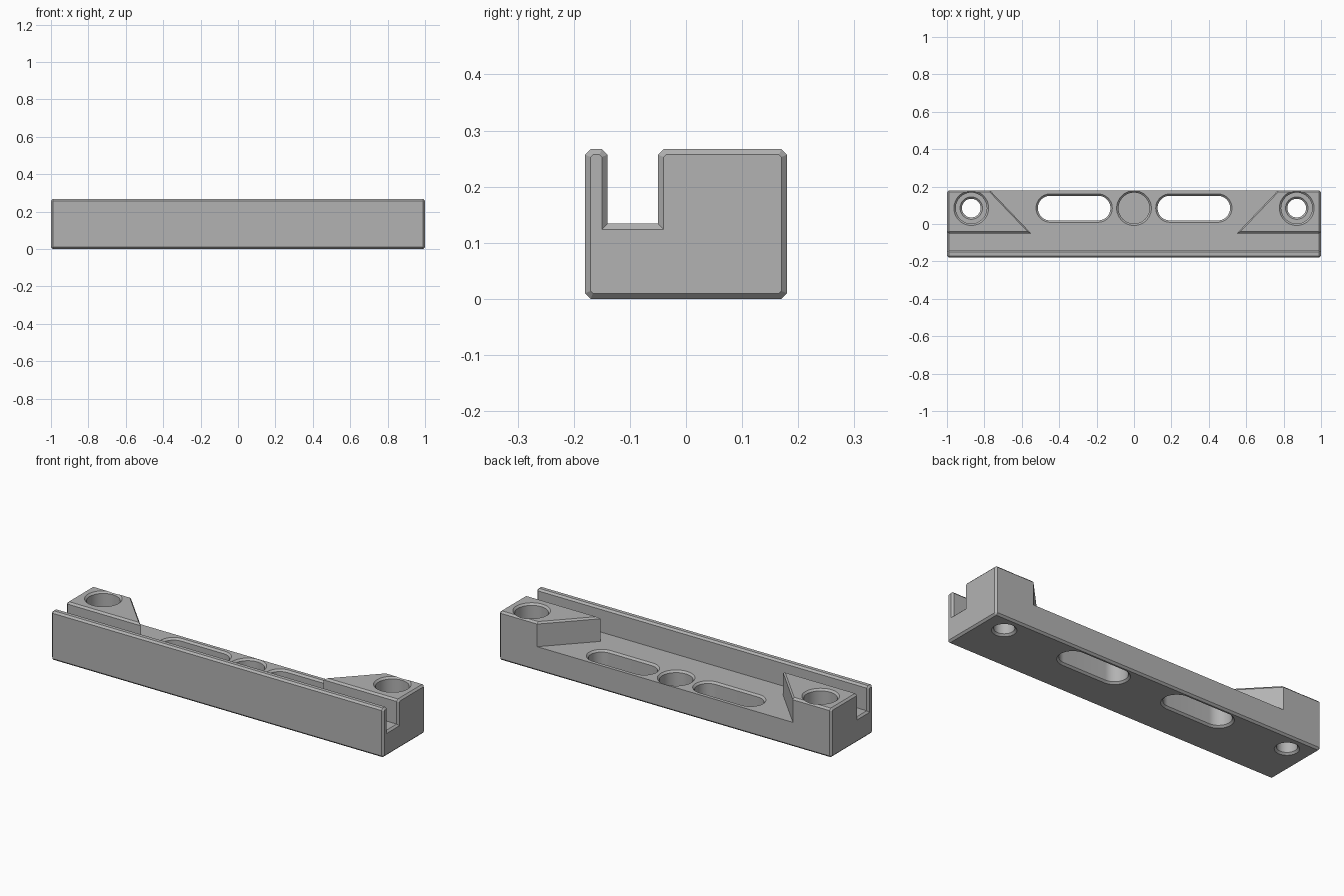
import bpy
import bmesh
import math
from mathutils import Vector

cube = bpy.data.objects.get("Cube")
if cube:
    bpy.data.objects.remove(cube)

C = 0.01                      # chamfer width
H, FLOOR, DEPTH = 0.267, 0.134, 0.18
HOLE_Y = 0.085

grey = bpy.data.materials.new("plain grey")
grey.use_nodes = True
colour = (0.45, 0.45, 0.45, 1)
grey.diffuse_color = colour
grey.node_tree.nodes["Principled BSDF"].inputs["Base Color"].default_value = colour


def loft(name, rings):
    """Closed solid through rings of equal point count."""
    bm = bmesh.new()
    loops = [[bm.verts.new(p) for p in ring] for ring in rings]
    n = len(loops[0])
    for a, b in zip(loops, loops[1:]):
        for i in range(n):
            j = (i + 1) % n
            bm.faces.new((a[i], a[j], b[j], b[i]))
    bm.faces.new(loops[0])
    bm.faces.new(loops[-1])
    bmesh.ops.recalc_face_normals(bm, faces=bm.faces)
    mesh = bpy.data.meshes.new(name)
    bm.to_mesh(mesh)
    bm.free()
    mesh.materials.append(grey)
    obj = bpy.data.objects.new(name, mesh)
    bpy.context.collection.objects.link(obj)
    return obj


def inset(points, d):
    """Move every side of a counter-clockwise outline inward by d."""
    out = []
    for i, p in enumerate(points):
        p = Vector(p)
        u = (p - Vector(points[i - 1])).normalized()
        v = (Vector(points[(i + 1) % len(points)]) - p).normalized()
        nu, nv = Vector((-u.y, u.x)), Vector((-v.y, v.x))
        out.append(p + (nu + nv) * d / (1 + nu.dot(nv)))
    return out


def chamfered(points, sharp):
    """Cut outline corners, except those listed as sharp."""
    out = []
    for i, p in enumerate(points):
        p = Vector(p)
        if i in sharp:
            out.append(p)
            continue
        for q in (points[i - 1], points[(i + 1) % len(points)]):
            out.append(p + (Vector(q) - p).normalized() * C)
    return out


def cut(body, cutter):
    cutter.hide_render = True
    mod = body.modifiers.new(cutter.name, 'BOOLEAN')
    mod.operation = 'DIFFERENCE'
    mod.solver = 'EXACT'
    mod.object = cutter
    bpy.context.view_layer.objects.active = body
    bpy.ops.object.modifier_apply(modifier=mod.name)
    bpy.data.objects.remove(cutter)


# Rail body: grooved cross-section with chamfered ends
section = [(-DEPTH, 0), (DEPTH, 0), (DEPTH, H), (-0.05, H),
           (-0.05, FLOOR), (-0.14, FLOOR), (-0.14, H), (-DEPTH, H)]
full = chamfered(section, (4, 5))
small = inset(full, C)
body = loft("rail_body", [[(x, y, z) for y, z in outline] for x, outline in
                          ((-1, small), (C - 1, full), (1 - C, full), (1, small))])

# Middle recess between the two end blocks, flared at its top edge
slope = (0.77 - 0.55) / (DEPTH + 0.05)


def recess_ring(z, grow):
    front, back = -0.1, 0.25
    xf = 0.55 + slope * (front + 0.05) + grow
    xb = 0.55 + slope * (back + 0.05) + grow
    return [(-xf, front, z), (xf, front, z), (xb, back, z), (-xb, back, z)]


cut(body, loft("recess_cutter", [recess_ring(FLOOR, 0), recess_ring(H - C, 0),
                                 recess_ring(H + C, 2 * C)]))


# Round and long holes, with flared mouths
def hole_ring(x, half, r, z, steps=24):
    pts = []
    for side in (1, -1):
        for i in range(steps + 1):
            a = math.pi * i / steps - math.pi / 2
            pts.append((x + side * (half + r * math.cos(a)),
                        HOLE_Y + side * r * math.sin(a), z))
    return pts if half else pts[:steps] + pts[steps + 1:-1]


def hole(name, x, half, levels):
    cut(body, loft(name, [hole_ring(x, half, r, z) for r, z in levels]))


for s in (-1, 1):
    r = 0.066
    hole("long_slot", s * 0.32, 0.128,
         [(r + 2 * C, -C), (r, C), (r, FLOOR - C), (r + 2 * C, FLOOR + C)])
    r, b = 0.05, 0.083
    hole("screw_hole", s * 0.87, 0,
         [(r + 2 * C, -C), (r, C), (r, 0.12), (r + C, 0.13), (b, 0.13),
          (b, H - C), (b + 2 * C, H + C)])
hole("centre_socket", 0, 0,
     [(0.083, 0.034), (0.083, FLOOR - C), (0.083 + 2 * C, FLOOR + C)])

# Smooth hole walls, crisp chamfers
body.select_set(True)
bpy.context.view_layer.objects.active = body
bpy.ops.object.shade_smooth_by_angle(angle=math.radians(25))
